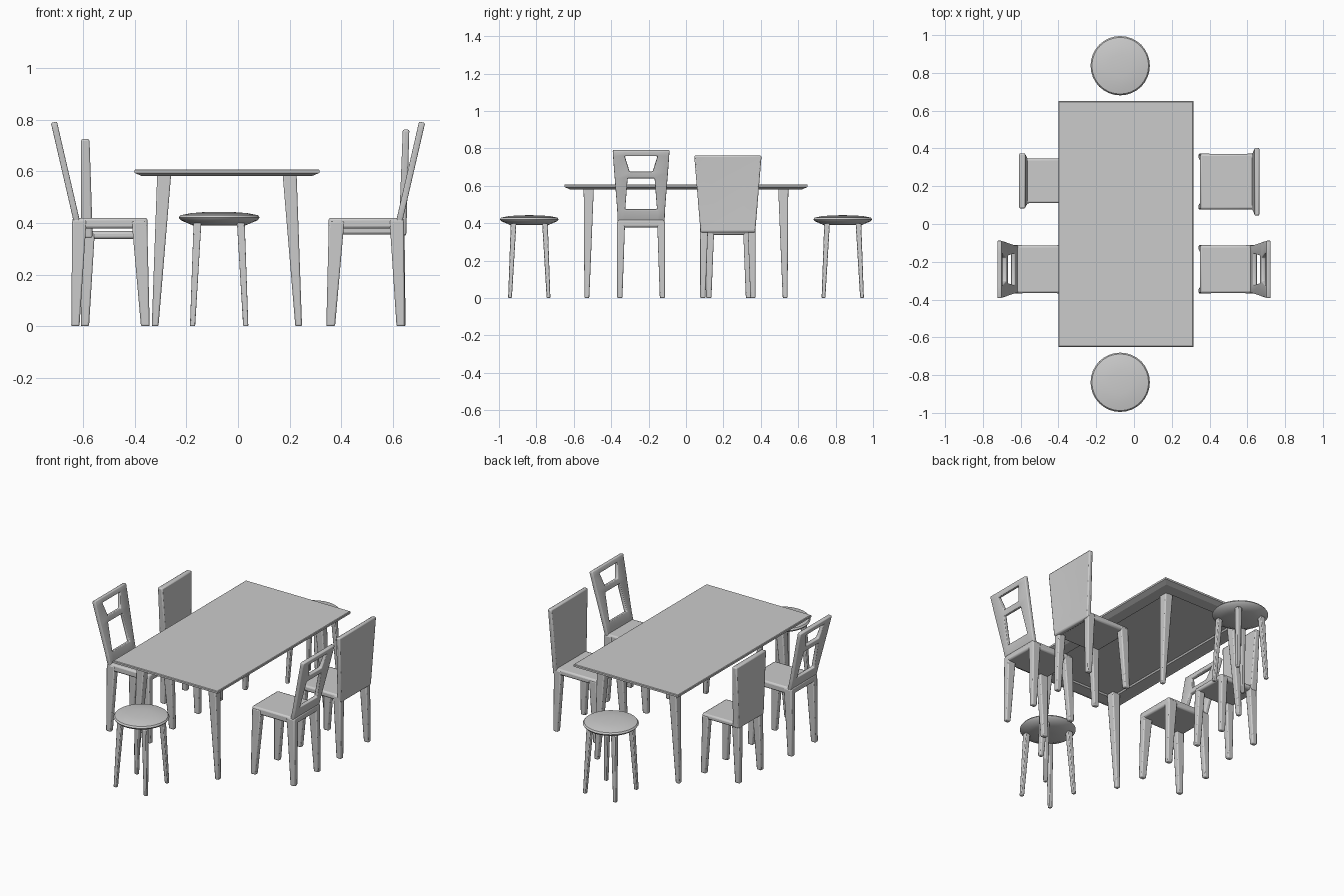
import bpy, bmesh, math

if "Cube" in bpy.data.objects:
    bpy.data.objects.remove(bpy.data.objects["Cube"])

grey = bpy.data.materials.new("plain grey")
grey.diffuse_color = (0.6, 0.6, 0.6, 1)
grey.use_nodes = True
grey.node_tree.nodes["Principled BSDF"].inputs["Base Color"].default_value = grey.diffuse_color


def make(name, verts, faces, bevel=0.0, thick=0.0, smooth=True):
    bm = bmesh.new()
    vs = [bm.verts.new(v) for v in verts]
    for f in faces:
        bm.faces.new([vs[i] for i in f])
    bmesh.ops.recalc_face_normals(bm, faces=bm.faces)
    me = bpy.data.meshes.new(name)
    bm.to_mesh(me)
    bm.free()
    me.materials.append(grey)
    ob = bpy.data.objects.new(name, me)
    bpy.context.collection.objects.link(ob)
    if thick:
        m = ob.modifiers.new("thickness", 'SOLIDIFY')
        m.thickness, m.offset = thick, 0
    if bevel:
        m = ob.modifiers.new("rounding", 'BEVEL')
        m.width, m.segments = bevel, 2
        m.limit_method, m.angle_limit = 'ANGLE', math.radians(40)
    if smooth:
        bpy.ops.object.select_all(action='DESELECT')
        ob.select_set(True)
        bpy.context.view_layer.objects.active = ob
        bpy.ops.object.shade_smooth_by_angle(angle=math.radians(40))
    return ob


def loft(name, rings, bevel=0.0, smooth=True):
    """Skin a stack of equal-sized point rings and cap both ends."""
    n = len(rings[0])
    verts = [p for r in rings for p in r]
    faces = [list(range(n)), list(range(len(verts) - n, len(verts)))]
    for k in range(len(rings) - 1):
        for i in range(n):
            j = (i + 1) % n
            faces.append((k*n + i, k*n + j, (k+1)*n + j, (k+1)*n + i))
    return make(name, verts, faces, bevel, 0, smooth)


def rect(z, x0, x1, y0, y1):
    return [(x0, y0, z), (x1, y0, z), (x1, y1, z), (x0, y1, z)]


def square(z, x, y, h):
    return rect(z, x - h, x + h, y - h, y + h)


# ---- table ----
CX = -0.043


def table_ring(z, inset):
    return rect(z, CX - 0.358 + inset, CX + 0.358 - inset, -0.65 + inset, 0.65 - inset)


loft("table_top", [table_ring(0.59, 0.105), table_ring(0.581, 0.1), table_ring(0.581, 0.03),
                   table_ring(0.594, 0.0), table_ring(0.605, 0.0), table_ring(0.608, 0.004)], smooth=False)
for sx in (-1, 1):
    for sy in (-1, 1):
        loft("table_leg", [square(0, CX + sx*0.278, sy*0.53, 0.013),
                           square(0.588, CX + sx*0.243, sy*0.52, 0.027)], 0.006)

# ---- round stools ----
SX = -0.073
PROFILE = [(0.02, 0.392), (0.10, 0.390), (0.148, 0.41), (0.157, 0.421),
           (0.15, 0.43), (0.11, 0.438), (0.06, 0.442), (0.012, 0.443)]
for sy in (-1, 1):
    cy = sy*0.838
    rings = [[(SX + r*math.cos(a*math.tau/32), cy + r*math.sin(a*math.tau/32), z)
              for a in range(32)] for r, z in PROFILE]
    loft("stool_seat", rings)
    for lx in (-1, 1):
        for ly in (-1, 1):
            loft("stool_leg", [square(0, SX + lx*0.103, cy + ly*0.103, 0.010),
                               square(0.40, SX + lx*0.084, cy + ly*0.084, 0.015)], 0.004)


# ---- chairs: side = -1 left, 1 right; x grows from table outwards ----
def chair_base(side, x0, x1, cy, w, z0, z1, front_top, back_top):
    loft("chair_seat", [rect(z, side*x0, side*x1, cy - w, cy + w) for z in (z0, z1)], 0.01)
    for sy in (-1, 1):
        ye = cy + sy*(w + 0.002)

        def foot(z, xa, xb, depth):
            return rect(z, side*xa, side*xb, ye - sy*depth, ye)
        loft("front_leg", [foot(0, x0 - 0.008, x0 + 0.026, 0.028),
                           foot(z1 - 0.012, x0 + 0.002, x0 + front_top, 0.042)], 0.006)
        loft("back_leg", [foot(0, x1 - 0.028, x1 + 0.004, 0.028),
                          foot(z1 - 0.008, x1 - back_top, x1, 0.042)], 0.006)


def open_back(side, cy):
    # rows of height, outer half width, inner half width
    rows = [(0.395, 0.125, 0.085), (0.475, 0.128, 0.085), (0.642, 0.141, 0.072),
            (0.676, 0.144, 0.062), (0.76, 0.150, 0.088), (0.79, 0.152, 0.088)]
    verts, faces = [], []
    for z, o, i in rows:
        x = side*(0.622 + 0.091*(z - 0.395)/0.395)
        verts += [(x, cy + y, z) for y in (-o, -i, i, o)]
    for k in range(5):
        for c in range(3):
            if c == 1 and k in (1, 3):      # two window openings
                continue
            a = k*4 + c
            faces.append((a, a + 1, a + 5, a + 4))
    make("open_chair_back", verts, faces, 0.005, 0.024)


def solid_back(side, cy, xb0, xb1, xt0, xt1, z0, z1, wb, wt):
    # stacked rings through the thickness, with a shallow sunken panel on both faces
    def ring(t, s, sink):
        pts = []
        for v, u in ((0, -1), (0, 1), (1, 1), (1, -1)):
            v = 0.54 + (v - 0.5)*s if s < 1 else v
            w = (wb + (wt - wb)*v)*(0.52 if s < 1 else 1)
            a, b = xb0 + (xt0 - xb0)*v, xb1 + (xt1 - xb1)*v
            pts.append((side*(a + (b - a)*t + sink), cy + u*w, z0 + (z1 - z0)*v))
        return pts
    loft("solid_chair_back", [ring(0, 0.5, 0.004), ring(0, 1, 0),
                              ring(1, 1, 0), ring(1, 0.5, -0.004)], 0.008)


for side in (-1, 1):
    chair_base(side, 0.35, 0.642, -0.24, 0.126, 0.378, 0.42, 0.062, 0.055)
    open_back(side, -0.24)

chair_base(1, 0.35, 0.645, 0.224, 0.146, 0.355, 0.39, 0.055, 0.05)
solid_back(1, 0.224, 0.622, 0.652, 0.638, 0.664, 0.35, 0.762, 0.146, 0.18)

chair_base(-1, 0.35, 0.605, 0.228, 0.118, 0.338, 0.368, 0.045, 0.05)
solid_back(-1, 0.228, 0.562, 0.608, 0.575, 0.608, 0.34, 0.725, 0.122, 0.146)
